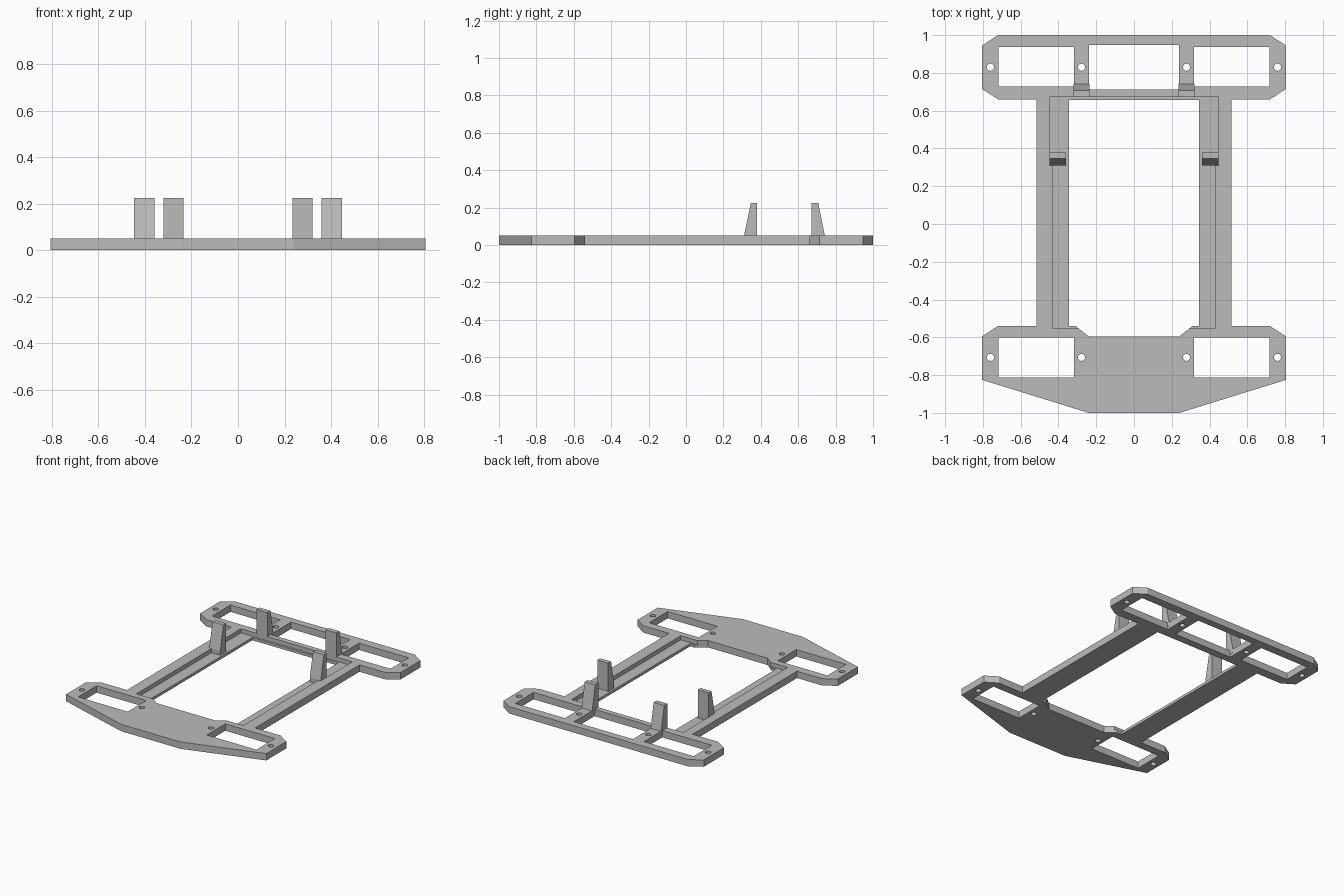
import bpy, bmesh, math
from mathutils import Matrix

cube = bpy.data.objects.get("Cube")
if cube:
    bpy.data.objects.remove(cube, do_unlink=True)

grey = bpy.data.materials.new("plain grey")
grey.use_nodes = True
grey.diffuse_color = (0.5, 0.5, 0.5, 1)
grey.node_tree.nodes["Principled BSDF"].inputs["Base Color"].default_value = grey.diffuse_color

TOP, LEDGE = 0.05, 0.02
THROUGH = (-0.1, 0.2)


def prism(name, points, low, high, place=Matrix()):
    """Extrude a closed outline from low to high, then place it."""
    bm = bmesh.new()
    face = bm.faces.new([bm.verts.new((a, b, low)) for a, b in points])
    ext = bmesh.ops.extrude_face_region(bm, geom=[face])
    for v in ext["geom"]:
        if isinstance(v, bmesh.types.BMVert):
            v.co.z = high
    bm.transform(place)
    bmesh.ops.recalc_face_normals(bm, faces=bm.faces)
    mesh = bpy.data.meshes.new(name)
    bm.to_mesh(mesh)
    bm.free()
    mesh.materials.append(grey)
    obj = bpy.data.objects.new(name, mesh)
    bpy.context.collection.objects.link(obj)
    return obj


def mirrored(half):
    return half + [(-x, y) for x, y in reversed(half)]


def rect(x0, x1, y0, y1):
    return [(x0, y0), (x1, y0), (x1, y1), (x0, y1)]


def circle(cx, cy, r, n=20):
    return [(cx + r * math.cos(math.tau * i / n), cy + r * math.sin(math.tau * i / n))
            for i in range(n)]


def cut(target, points, low, high):
    cutter = prism("cutter", points, low, high)
    cutter.hide_render = True
    mod = target.modifiers.new("cut", "BOOLEAN")
    mod.operation, mod.solver, mod.object = "DIFFERENCE", "EXACT", cutter
    bpy.context.view_layer.objects.active = target
    bpy.ops.object.modifier_apply(modifier=mod.name)
    bpy.data.objects.remove(cutter, do_unlink=True)


# Flat frame outline
frame = prism("frame_plate", mirrored([
    (0.24, -1), (0.805, -0.825), (0.805, -0.595), (0.72, -0.54), (0.515, -0.54),
    (0.515, 0.66), (0.72, 0.66), (0.805, 0.715), (0.805, 0.945), (0.72, 1)]), 0, TOP)

# Large central opening
cut(frame, mirrored([(0.24, -0.595), (0.31, -0.54), (0.345, -0.54), (0.345, 0.657)]), *THROUGH)
# Stepped recess around the opening
cut(frame, mirrored([(0.43, -0.553), (0.43, 0.345), (0.448, 0.345), (0.448, 0.673)]), LEDGE, 0.2)
# Windows and screw holes
cut(frame, rect(-0.237, 0.237, 0.712, 0.948), *THROUGH)
for side in (-1, 1):
    for y0, y1, hole_y in ((0.727, 0.937, 0.83), (-0.813, -0.6, -0.706)):
        cut(frame, rect(*sorted((side * 0.318, side * 0.717)), y0, y1), *THROUGH)
        for x in (0.278, 0.76):
            cut(frame, circle(side * x, hole_y, 0.019), *THROUGH)

# Tapered upright tabs: side profile (y, z) extruded along x
along_x = Matrix(((0, 0, 1, 0), (1, 0, 0, 0), (0, 1, 0, 0), (0, 0, 0, 1)))
TIP = 0.225
side_tab = [(0.31, LEDGE), (0.379, LEDGE), (0.379, TIP), (0.347, TIP), (0.31, TOP)]
rear_tab = [(0.672, LEDGE), (0.742, LEDGE), (0.742, TOP), (0.707, TIP), (0.672, TIP)]
for side, word in ((1, "left"), (-1, "right")):
    prism("side_tab_" + word, side_tab, side * 0.36, side * 0.448, along_x)
    prism("rear_tab_" + word, rear_tab, side * 0.235, side * 0.32, along_x)
